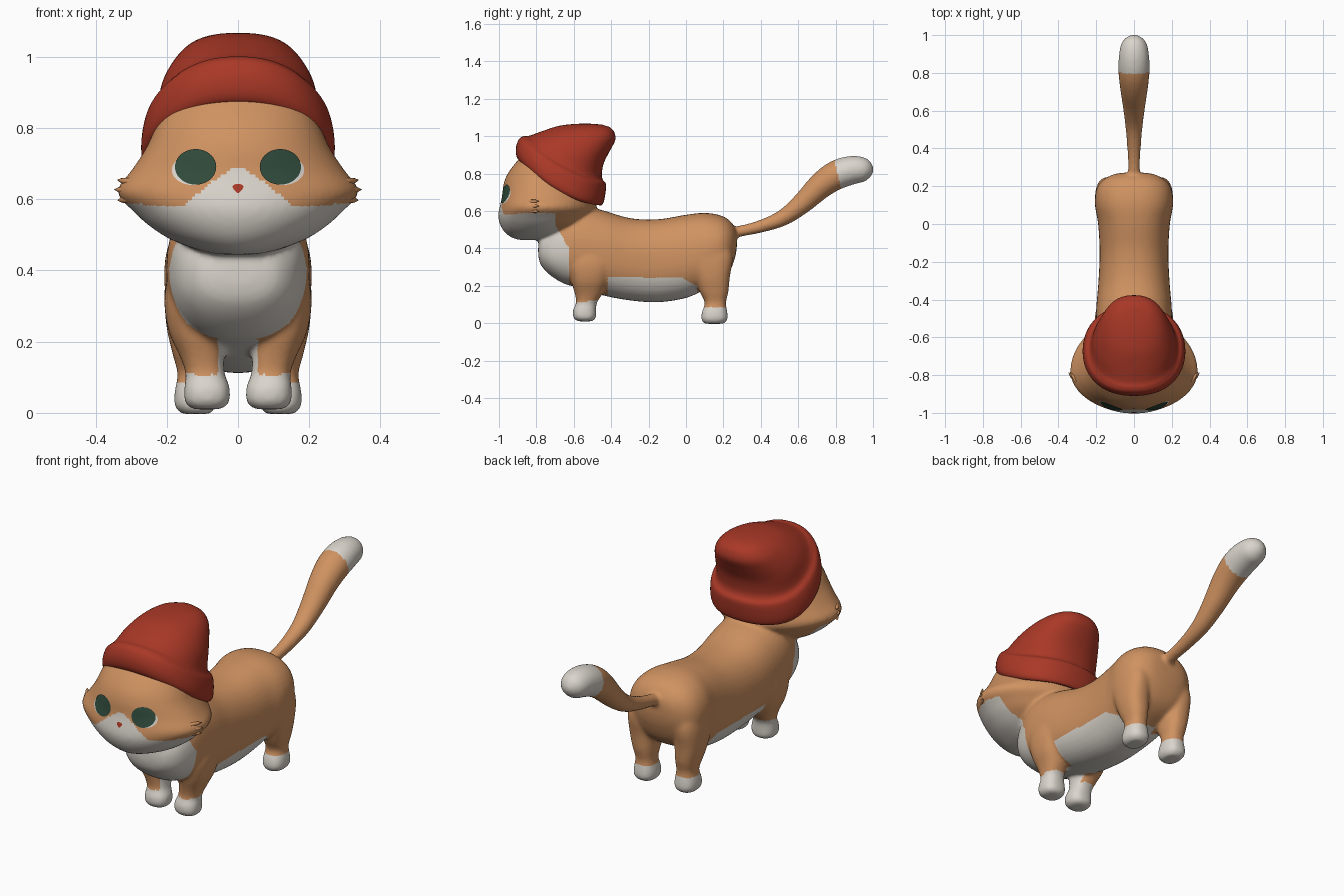
import bpy, bmesh, math
from mathutils import Vector
from mathutils.bvhtree import BVHTree

if "Cube" in bpy.data.objects:
    bpy.data.objects.remove(bpy.data.objects["Cube"])


def material(name, rgb):
    m = bpy.data.materials.new(name)
    m.diffuse_color = (*rgb, 1)
    m.use_nodes = True
    m.node_tree.nodes["Principled BSDF"].inputs["Base Color"].default_value = m.diffuse_color
    return m


ORANGE = material("orange fur", (0.63, 0.29, 0.12))
WHITE = material("white fur", (0.70, 0.66, 0.60))
RED = material("red", (0.40, 0.04, 0.02))
GREEN = material("dark green", (0.03, 0.07, 0.045))


def smooth_rows(rows, n=5):
    """Catmull-Rom interpolation of section rows."""
    out = []
    for i in range(len(rows) - 1):
        p = [rows[max(i - 1, 0)], rows[i], rows[i + 1], rows[min(i + 2, len(rows) - 1)]]
        for k in range(n):
            t = k / n
            out.append([0.5 * (2 * b + (c - a) * t + (2 * a - 5 * b + 4 * c - d) * t * t
                               + (3 * b - a - 3 * c + d) * t ** 3) for a, b, c, d in zip(*p)])
    return out + [list(rows[-1])]


def sp(v, p=2.0):
    """Superellipse coordinate."""
    return math.copysign(abs(v) ** (2 / p), v)


def angles(n=40):
    return [(math.cos(2 * math.pi * i / n), math.sin(2 * math.pi * i / n)) for i in range(n)]


def loft(bm, rings, caps=True):
    vs = [[bm.verts.new(p) for p in r] for r in rings]
    n = len(vs[0])
    for a, b in zip(vs, vs[1:]):
        for i in range(n):
            bm.faces.new((a[i], a[(i + 1) % n], b[(i + 1) % n], b[i]))
    if caps:
        bm.faces.new(vs[0][::-1])
        bm.faces.new(vs[-1])


def finish(bm, name, *mats):
    bmesh.ops.recalc_face_normals(bm, faces=bm.faces)
    me = bpy.data.meshes.new(name)
    bm.to_mesh(me)
    bm.free()
    ob = bpy.data.objects.new(name, me)
    bpy.context.collection.objects.link(ob)
    for m in mats:
        me.materials.append(m)
    for f in me.polygons:
        f.use_smooth = True
    return ob


bm = bmesh.new()

# torso: y, top z, bottom z, half width
torso = [(-.79, .42, .36, .05), (-.775, .47, .31, .11), (-.73, .52, .26, .155),
         (-.66, .6, .215, .185), (-.58, .63, .19, .2), (-.45, .605, .15, .2),
         (-.3, .562, .122, .188), (-.15, .556, .112, .182), (0, .58, .135, .19),
         (.1, .59, .18, .207), (.18, .578, .22, .2), (.23, .552, .27, .168),
         (.262, .51, .35, .11), (.272, .47, .41, .05)]
loft(bm, [[(w * sp(c, 2.3), y, (t + b) / 2 + (t - b) / 2 * sp(s, 2.3)) for c, s in angles()]
          for y, t, b, w in smooth_rows(torso)])

# head: z, half width, front y, back y
head = [(.445, .06, -.89, -.75), (.46, .12, -.935, -.68), (.49, .195, -.972, -.6),
        (.53, .255, -.995, -.53), (.57, .298, -1.004, -.5), (.605, .332, -1.0, -.48),
        (.635, .335, -.993, -.48), (.68, .3, -.983, -.48), (.74, .26, -.976, -.49),
        (.8, .232, -.953, -.5), (.87, .195, -.9, -.52), (.94, .14, -.83, -.58)]
loft(bm, [[(w * sp(s, 2 if c > 0 else 1.75), -.78 - c * (-.78 - f if c > 0 else b + .78), z)
           for c, s in angles(56)] for z, w, f, b in smooth_rows(head)])

# legs: z, x, y, half width, half depth
front_leg = [(.01, .087, -.54, .04, .04), (.03, .087, -.542, .062, .06), (.07, .087, -.542, .064, .062),
             (.11, .092, -.532, .055, .056), (.16, .102, -.52, .062, .075), (.23, .118, -.515, .077, .1),
             (.32, .127, -.51, .08, .12), (.42, .12, -.5, .07, .1)]
hind_leg = [(-.003, .118, .15, .04, .05), (.02, .12, .152, .058, .07), (.06, .12, .153, .058, .068),
            (.11, .12, .157, .05, .057), (.17, .125, .15, .06, .077), (.25, .132, .14, .07, .095),
            (.35, .132, .13, .074, .12), (.45, .12, .12, .07, .11)]
for leg in (front_leg, hind_leg):
    for side in (-1, 1):
        loft(bm, [[(side * (x + rx * sp(c, 2.4)), y + ry * sp(s, 2.4), z) for c, s in angles(28)]
                  for z, x, y, rx, ry in smooth_rows(leg)])

# tail: y, z, radius
tail = smooth_rows([(.2, .475, .04), (.28, .49, .03), (.4, .518, .034), (.52, .565, .044),
                    (.62, .64, .056), (.72, .735, .07), (.8, .79, .078), (.88, .817, .077),
                    (.95, .822, .066), (.985, .822, .042), (1.002, .822, .012)])
rings = []
for i, (y, z, r) in enumerate(tail):
    a, b = tail[max(i - 1, 0)], tail[min(i + 1, len(tail) - 1)]
    t = Vector((0, b[0] - a[0], b[1] - a[1])).normalized()
    up = Vector((0, -t.z, t.y))
    rings.append([Vector((r * c * 1.05, y, z)) + up * r * s for c, s in angles(28)])
loft(bm, rings)

# fuse the fur parts into one smooth skin
body = finish(bm, "cat_body", ORANGE, WHITE)
bpy.context.view_layer.objects.active = body
body.select_set(True)
mod = body.modifiers.new("fuse", "REMESH")
mod.mode, mod.voxel_size, mod.use_smooth_shade = "VOXEL", 0.009, True
mod = body.modifiers.new("relax", "SMOOTH")
mod.factor, mod.iterations = 0.5, 9
for m in list(body.modifiers):
    bpy.ops.object.modifier_apply(modifier=m.name)


def is_white(x, y, z):
    ax = abs(x)
    if y > .2:                                             # tail tip
        return y + .25 * (z - .8) > .81 or (z < .085)
    if y < -.7 and z > .47:                                # muzzle and chin
        return z < .583 + .107 * max(0, 1 - (ax / .15) ** 1.3) + .06 * max(0, ax - .22)
    if z < .085 or (y < -.4 and z < .115 + .15 * (y + .54)):  # socks
        return True
    if z > .2 and y < -.625 - .6 * max(0, z - .4):         # chest bib
        return True
    if -.42 < y < .06 and z < .245 - .6 * max(0, y + .02):  # belly
        return True
    return y < .1 and z < .26 and ax < .055


for f in body.data.polygons:
    f.material_index = int(is_white(*f.center))
    f.use_smooth = True

# cheek tufts
bm = bmesh.new()
for side in (-1, 1):
    for z, dz, tip in ((.605, -.008, .338), (.625, .002, .347), (.642, .012, .338)):
        a, b = Vector((side * .255, -.9, z)), Vector((side * tip, -.785, z + dz))
        d = (b - a).normalized()
        u = d.cross(Vector((0, 0, 1))).normalized()
        v = d.cross(u)
        loft(bm, [[a.lerp(b, t) + (u * c + v * s) * r for c, s in angles(8)]
                  for t, r in ((0, .004), (.6, .011), (.85, .008), (1, .001))])
finish(bm, "cheek_tufts", ORANGE)

# knitted hat: front y, front z, back y, back z, half width, side sag
hat = [(-.86, .875, -.48, .645, .225, .05), (-.892, .872, -.455, .63, .252, .05),
       (-.908, .9, -.44, .648, .27, .05), (-.908, .945, -.43, .7, .27, .05),
       (-.892, .985, -.428, .745, .258, .045), (-.868, 1.0, -.445, .768, .236, .04),
       (-.835, 1.003, -.45, .8, .226, .035), (-.76, 1.03, -.438, .86, .212, .025),
       (-.68, 1.055, -.405, .925, .182, .015), (-.6, 1.065, -.378, .98, .145, .005),
       (-.52, 1.067, -.385, 1.025, .095, 0), (-.45, 1.062, -.41, 1.05, .03, 0)]
bm = bmesh.new()
loft(bm, [[(w * sp(s, 2.25), (fy + by) / 2 + (fy - by) / 2 * sp(c, 2.15),
            (fz + bz) / 2 + (fz - bz) / 2 * sp(c, 2.15) - sag * s * s) for c, s in angles(72)]
          for fy, fz, by, bz, w, sag in smooth_rows(hat)])
finish(bm, "knitted_hat", RED)

# eyes and nose: thin plates laid on the face
skin = BVHTree.FromObject(body, bpy.context.evaluated_depsgraph_get())


def face_plate(name, cx, cz, rx, rz, lift, mat, shape=lambda c, s: 1):
    rings = []
    for k in (.02, .25, .5, .75, 1):
        ring = []
        for c, s in angles(36):
            x, z = cx + rx * k * c * shape(c, s), cz + rz * k * s
            ring.append((x, skin.ray_cast(Vector((x, -2, z)), Vector((0, 1, 0)))[0].y - lift, z))
        rings.append(ring)
    bm = bmesh.new()
    loft(bm, rings, caps=False)
    bm.faces.new(bm.verts[:36] if bm.verts.ensure_lookup_table() is None else [])
    ob = finish(bm, name, mat)
    if ob.data.polygons[0].normal.y > 0:
        ob.data.flip_normals()


for side, word in ((-1, "left"), (1, "right")):
    face_plate(word + "_eye_white", side * .127, .682, .059, .042, .002, WHITE)
    face_plate(word + "_eye", side * .119, .691, .058, .05, .005, GREEN)
face_plate("nose", 0, .63, .019, .013, .004, RED, lambda c, s: .7 + .4 * s)
